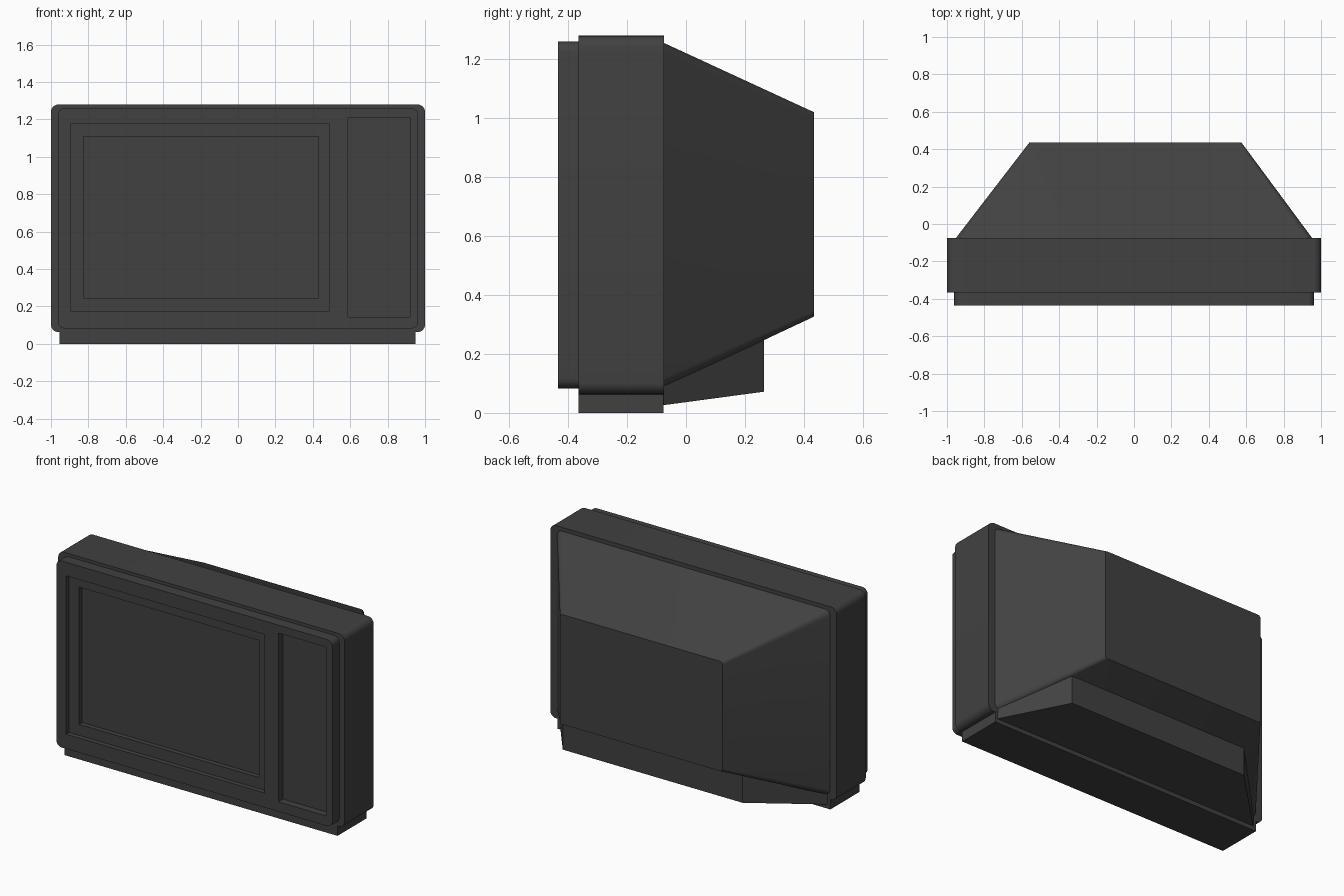
import bpy, bmesh, math

cube = bpy.data.objects.get("Cube")
if cube:
    bpy.data.objects.remove(cube, do_unlink=True)

charcoal = bpy.data.materials.new("charcoal_plastic")
charcoal.use_nodes = True
charcoal.diffuse_color = (0.053, 0.053, 0.053, 1)
charcoal.node_tree.nodes["Principled BSDF"].inputs["Base Color"].default_value = charcoal.diffuse_color


def outline(x0, x1, z0, z1, radius=0, steps=6):
    """Rectangle in the XZ plane, with rounded corners if a radius is given."""
    if not radius:
        return [(x1, z1), (x0, z1), (x0, z0), (x1, z0)]
    centres = outline(x0 + radius, x1 - radius, z0 + radius, z1 - radius)
    points = []
    for corner, (cx, cz) in enumerate(centres):
        for i in range(steps + 1):
            a = math.pi / 2 * (corner + i / steps)
            points.append((cx + radius * math.cos(a), cz + radius * math.sin(a)))
    return points


def loft(name, front, y0, back, y1):
    """Solid between two matching outlines at different depths."""
    bm = bmesh.new()
    a = [bm.verts.new((x, y0, z)) for x, z in front]
    b = [bm.verts.new((x, y1, z)) for x, z in back]
    bm.faces.new(a)
    bm.faces.new(b[::-1])
    for i in range(len(a)):
        j = (i + 1) % len(a)
        bm.faces.new((a[i], b[i], b[j], a[j]))
    bmesh.ops.recalc_face_normals(bm, faces=bm.faces)
    mesh = bpy.data.meshes.new(name)
    bm.to_mesh(mesh)
    bm.free()
    mesh.materials.append(charcoal)
    obj = bpy.data.objects.new(name, mesh)
    bpy.context.collection.objects.link(obj)
    return obj


def select(obj):
    bpy.ops.object.select_all(action='DESELECT')
    obj.select_set(True)
    bpy.context.view_layer.objects.active = obj


def recess(obj, rect, depth):
    """Cut a rectangular pocket into the front of a part."""
    cutter = loft("recess_cutter", outline(*rect), FRONT - 0.1, outline(*rect), FRONT + depth)
    cutter.hide_render = True
    select(obj)
    mod = obj.modifiers.new("recess", 'BOOLEAN')
    mod.operation = 'DIFFERENCE'
    mod.solver = 'EXACT'
    mod.object = cutter
    bpy.ops.object.modifier_apply(modifier=mod.name)
    bpy.data.objects.remove(cutter, do_unlink=True)


FRONT, CASE_FRONT, CASE_BACK, REAR = -0.435, -0.365, -0.075, 0.435

# Main case
case_outline = outline(-1, 1, 0.063, 1.28, 0.04)
case = loft("case", case_outline, CASE_FRONT, case_outline, CASE_BACK)

# Front bezel with stepped screen recess and control panel recess
bezel_outline = outline(-0.963, 0.963, 0.083, 1.26, 0.035)
bezel = loft("front_bezel", bezel_outline, FRONT, bezel_outline, CASE_FRONT + 0.01)
recess(bezel, (-0.895, 0.49, 0.175, 1.175), 0.03)
recess(bezel, (-0.825, 0.43, 0.245, 1.11), 0.06)
recess(bezel, (0.587, 0.92, 0.145, 1.21), 0.045)

# Tapered rear housing
housing = loft("rear_housing",
               outline(-0.96, 0.96, 0.083, 1.26, 0.035), CASE_BACK - 0.01,
               outline(-0.56, 0.575, 0.327, 1.02, 0.02), REAR)

# Base plinth and the wedge foot behind it
plinth_outline = outline(-0.955, 0.95, 0, 0.1)
plinth = loft("base_plinth", plinth_outline, CASE_FRONT + 0.001, plinth_outline, CASE_BACK - 0.001)
foot = loft("rear_foot",
            outline(-0.945, 0.94, 0.025, 0.11), CASE_BACK - 0.01,
            outline(-0.58, 0.675, 0.072, 0.29), 0.265)

for part in (case, bezel, housing, plinth, foot):
    select(part)
    bpy.ops.object.shade_smooth_by_angle(angle=math.radians(30))
